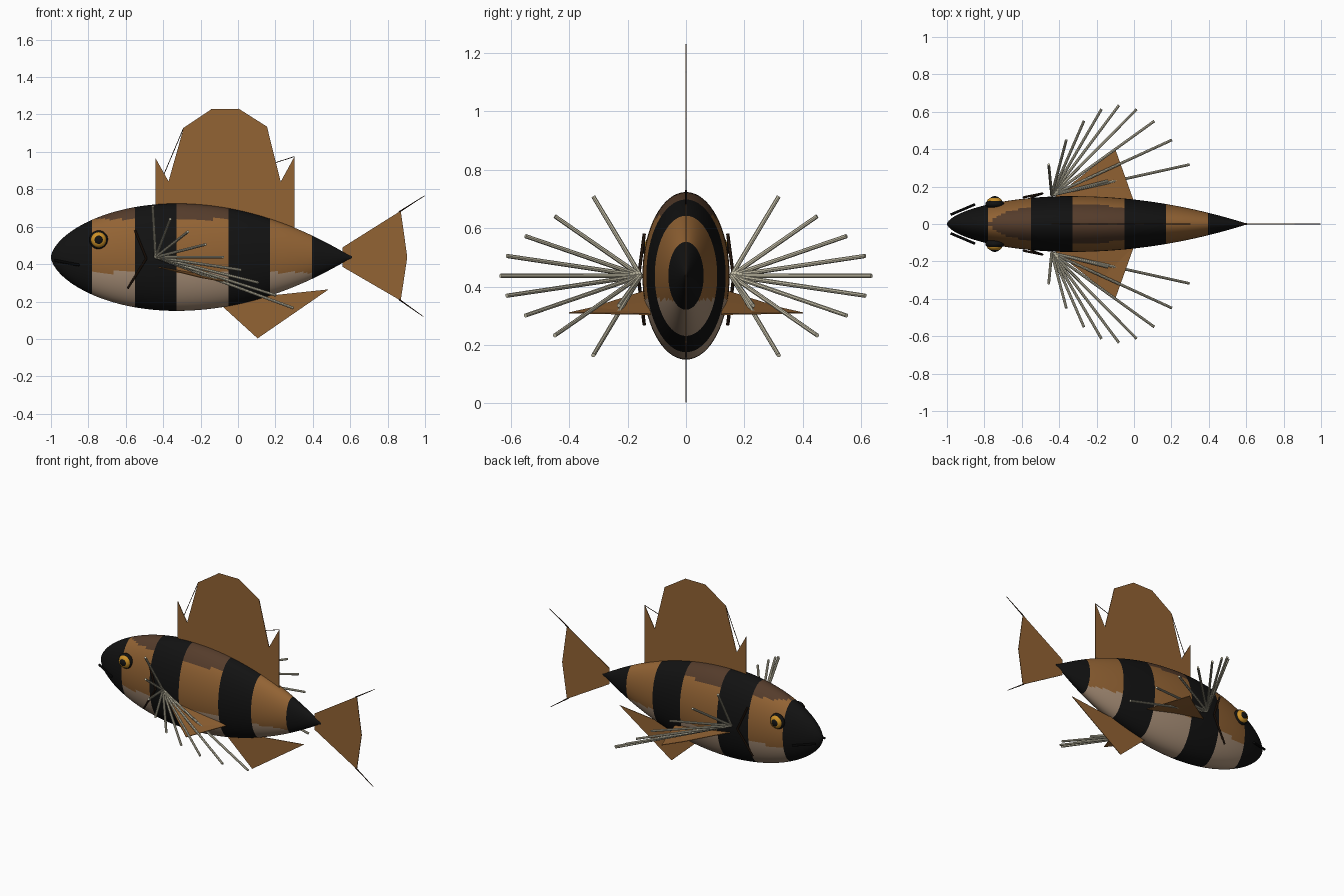
import bpy, bmesh, math
from mathutils import Vector

old = bpy.data.objects.get("Cube")
if old:
    bpy.data.objects.remove(old, do_unlink=True)

MID = 0.437                      # height of the body axis


def material(name, r, g, b):
    m = bpy.data.materials.new(name)
    m.use_nodes = True
    m.diffuse_color = (r, g, b, 1)
    bsdf = m.node_tree.nodes["Principled BSDF"]
    bsdf.inputs["Base Color"].default_value = (r, g, b, 1)
    bsdf.inputs["Roughness"].default_value = 0.7
    return m


ORANGE = material("orange_brown", 0.29, 0.125, 0.034)
BLACK = material("black", 0.006, 0.006, 0.006)
BACK = material("dark_back_brown", 0.09, 0.045, 0.024)
BELLY = material("pale_belly", 0.40, 0.28, 0.19)
CREAM = material("cream_spine", 0.60, 0.56, 0.42)
GOLD = material("eye_gold", 0.60, 0.28, 0.02)
EDGE = material("dark_edge_brown", 0.03, 0.014, 0.007)


def finish(name, bm, mats, smooth=False):
    bmesh.ops.recalc_face_normals(bm, faces=bm.faces)
    me = bpy.data.meshes.new(name)
    bm.to_mesh(me)
    bm.free()
    for m in mats:
        me.materials.append(m)
    ob = bpy.data.objects.new(name, me)
    bpy.context.collection.objects.link(ob)
    if smooth:
        bpy.ops.object.select_all(action='DESELECT')
        ob.select_set(True)
        bpy.context.view_layer.objects.active = ob
        bpy.ops.object.shade_smooth_by_angle(angle=math.radians(40))
    return ob


def plate(name, polygons, thick, mat):
    """Thin fin from one or more polygons, given thickness along a vector."""
    bm = bmesh.new()
    t = Vector(thick)
    for pts in polygons:
        face = bm.faces.new([bm.verts.new(Vector(p) - t / 2) for p in pts])
        bmesh.ops.triangulate(bm, faces=[face])
    bmesh.ops.remove_doubles(bm, verts=bm.verts, dist=0.0001)
    new = bmesh.ops.extrude_face_region(bm, geom=bm.faces[:], use_keep_orig=True)["geom"]
    bmesh.ops.translate(bm, vec=t, verts=[v for v in new if isinstance(v, bmesh.types.BMVert)])
    return finish(name, bm, [mat])


def rods(name, segments, radius, mat, tip=1.0):
    """Straight rods between pairs of points, in one object."""
    bm = bmesh.new()
    for a, b in segments:
        a, b = Vector(a), Vector(b)
        d = b - a
        new = bmesh.ops.create_cone(bm, cap_ends=True, segments=8, radius1=radius,
                                    radius2=radius * tip, depth=d.length)["verts"]
        bmesh.ops.rotate(bm, verts=new, matrix=d.to_track_quat('Z', 'Y').to_matrix())
        bmesh.ops.translate(bm, verts=new, vec=(a + b) / 2)
    return finish(name, bm, [mat], True)


# Body: elliptical rings along a tapered profile
def half_height(x):
    if x < -0.33:
        return 0.287 * max(0, 1 - ((-0.33 - x) / 0.67) ** 2) ** 0.6
    return 0.287 * max(0, 1 - ((x + 0.33) / 0.94) ** 2)


bands = [-1, -0.78, -0.55, -0.33, -0.05, 0.17, 0.395, 0.61]
stations = []
for i, (a, b) in enumerate(zip(bands, bands[1:])):
    for k in range(10):
        f = (k / 10) ** (2 if i == 0 else 1)
        stations.append(a + (b - a) * f)
stations.append(bands[-1])

bm = bmesh.new()
SIDES = 64
rings = []
for x in stations:
    h = max(half_height(x), 0.006)
    rings.append([bm.verts.new((x, 0.52 * h * math.cos(2 * math.pi * s / SIDES),
                                MID + h * math.sin(2 * math.pi * s / SIDES)))
                  for s in range(SIDES)])
for r0, r1 in zip(rings, rings[1:]):
    for s in range(SIDES):
        n = (s + 1) % SIDES
        bm.faces.new((r0[s], r0[n], r1[n], r1[s]))
bm.faces.new(rings[0])
bm.faces.new(rings[-1])
# Black bands alternate with dark back, orange flank and pale belly
for f in bm.faces:
    c = f.calc_center_median()
    band = sum(c.x > b for b in bands[1:-1])
    if band % 2 == 0:
        f.material_index = 1
    elif c.z > 0.64:
        f.material_index = 2
    elif c.z < 0.355:
        f.material_index = 3
finish("body", bm, [ORANGE, BLACK, BACK, BELLY], True)

# Dorsal fin: saw-tooth membrane with fine spines at the tips
tips = [(-0.44, 0.965), (-0.29, 1.13), (-0.14, 1.23), (0.005, 1.23), (0.155, 1.135), (0.302, 0.975)]
notches = [(-0.37, 0.84), (-0.215, 0.97), (-0.065, 1.02), (0.08, 0.98), (0.228, 0.84)]
outline = [(-0.44, 0.6)]
spines = []
for i, tip in enumerate(tips):
    outline.append(tip)
    if i < len(notches):
        outline.append(notches[i])
        start = Vector(tip).lerp(Vector(notches[i]), 0.65)
        end = tips[i + 1]
        spines.append(((start.x, 0, start.y), (end[0], 0, end[1])))
outline.append((0.302, 0.5))
plate("dorsal_fin", [[(x, 0, z) for x, z in outline]], (0, 0.004, 0), ORANGE)
rods("dorsal_spines", spines, 0.002, EDGE)

# Tail fin with long drawn-out corners
tail = [(0.56, 0.49), (0.87, 0.685), (0.905, 0.438), (0.87, 0.205), (0.56, 0.385)]
plate("tail_fin", [[(x, 0, z) for x, z in tail]], (0, 0.004, 0), ORANGE)
rods("tail_filaments", [((0.86, 0, 0.678), (0.998, 0, 0.766)),
                        ((0.86, 0, 0.212), (0.99, 0, 0.12))], 0.004, EDGE, 0.4)

# Anal fin under the body
anal = [(-0.09, 0.18), (0.105, 0.003), (0.485, 0.265), (0.2, 0.235), (0.05, 0.25)]
plate("anal_fin", [[(x, 0, z) for x, z in anal]], (0, 0.004, 0), ORANGE)


def ellipsoid(name, center, size, mat):
    bm = bmesh.new()
    bmesh.ops.create_uvsphere(bm, u_segments=24, v_segments=14, radius=1)
    bmesh.ops.scale(bm, verts=bm.verts, vec=size)
    bmesh.ops.translate(bm, verts=bm.verts, vec=center)
    finish(name, bm, [mat], True)


# Paired parts
for side, s in (("left", 1), ("right", -1)):
    # The front faces -y, so the model's left is at +x; pairs are named by +y / -y
    label = "rear" if s > 0 else "front"

    # Side fin, folded along its middle
    root, fold, tip = (-0.43, s * 0.14, 0.385), (-0.2, s * 0.32, 0.328), (-0.1, s * 0.4, 0.31)
    back, inner = (0, s * 0.12, 0.305), (-0.2, s * 0.13, 0.345)
    plate(label + "_side_fin", [[root, fold, inner], [fold, tip, back, inner]],
          (0, 0, 0.004), ORANGE)

    # Fan of long spines
    base = (-0.44, s * 0.155, MID)
    fan = [(base, (-0.08 - 0.094 * i, s * 0.635 * math.cos(math.radians(15 * i)), MID + 0.068 * i))
           for i in range(-4, 5)]
    fan.append((base, (-0.14, s * 0.23, 0.335)))
    rods(label + "_spine_fan", fan, 0.008, CREAM, 0.9)

    # Gill edge and mouth line
    gill = [(-0.55, s * 0.143, 0.58), (-0.49, s * 0.163, 0.43), (-0.59, s * 0.143, 0.27)]
    rods(label + "_gill_edge", list(zip(gill, gill[1:])), 0.006, EDGE)
    rods(label + "_mouth_line", [((-0.98, s * 0.05, 0.42), (-0.85, s * 0.105, 0.395))], 0.007, BLACK)

    # Eye: dark rim, golden iris, dark pupil
    ellipsoid(label + "_eye_rim", (-0.745, s * 0.107, 0.53), (0.05, 0.026, 0.05), BLACK)
    ellipsoid(label + "_eye_iris", (-0.745, s * 0.12, 0.53), (0.041, 0.024, 0.041), GOLD)
    ellipsoid(label + "_eye_pupil", (-0.745, s * 0.133, 0.53), (0.025, 0.016, 0.025), BLACK)
